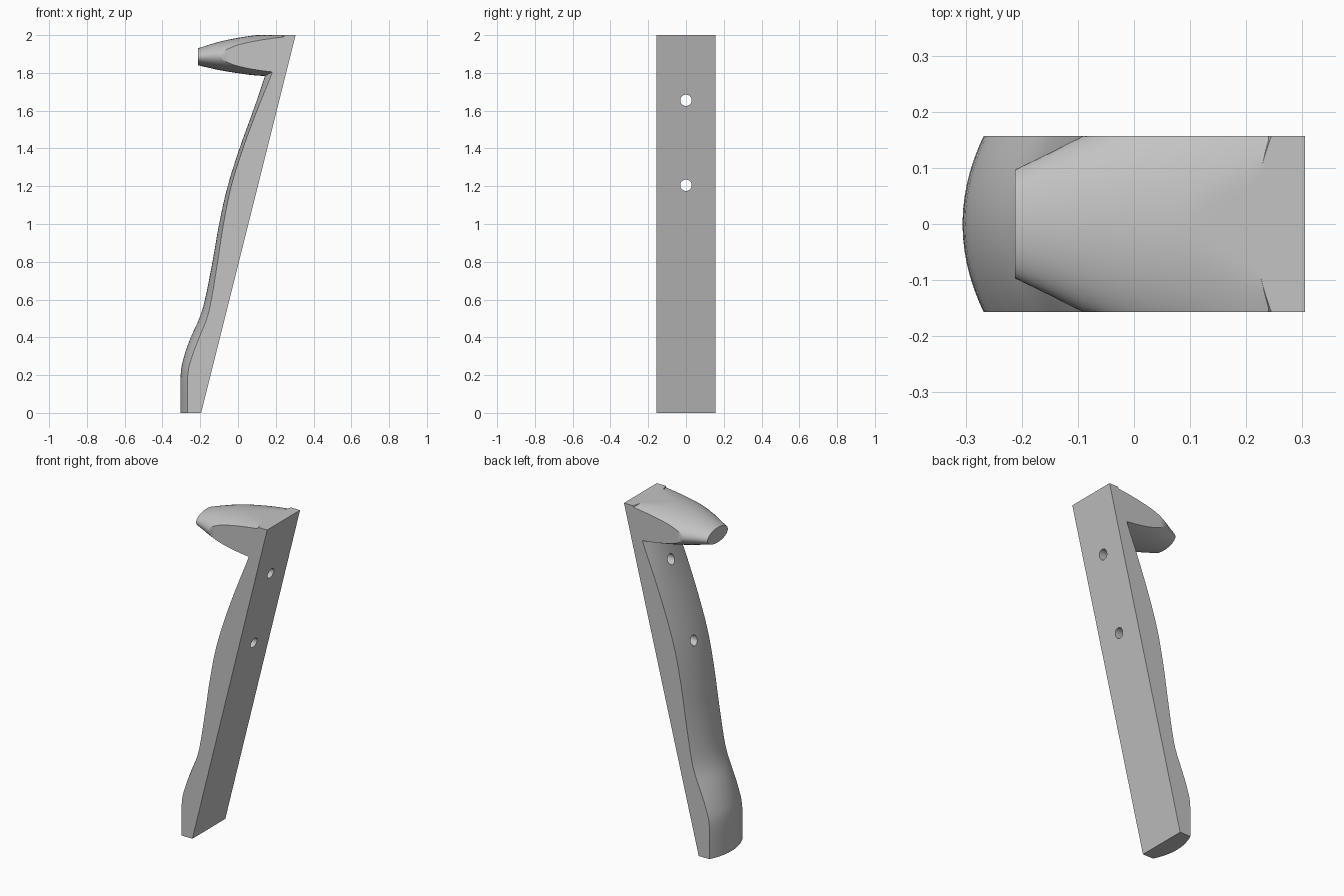
import bpy, bmesh, math
from mathutils import Vector

if "Cube" in bpy.data.objects:
    bpy.data.objects.remove(bpy.data.objects["Cube"], do_unlink=True)

W = 0.157      # half width of the bracket
TOP = 2.0
ARC = 20       # segments across each curved face

grey = bpy.data.materials.new("plain grey")
grey.use_nodes = True
colour = (0.55, 0.55, 0.55, 1)
grey.diffuse_color = colour
grey.node_tree.nodes["Principled BSDF"].inputs["Base Color"].default_value = colour


def smooth_path(points, steps):
    """Catmull-Rom interpolation through tuples of any length."""
    pts = [Vector(p) for p in points]
    pts = [2 * pts[0] - pts[1]] + pts + [2 * pts[-1] - pts[-2]]
    out = []
    for a, b, c, d in zip(pts, pts[1:], pts[2:], pts[3:]):
        for i in range(steps):
            t = i / steps
            out.append(0.5 * (2 * b + (c - a) * t + (2 * a - 5 * b + 4 * c - d) * t**2
                              + (3 * b - a - 3 * c + d) * t**3))
    return out + [pts[-2]]


def loft(name, rings):
    """Skin closed rings of equal size and cap both ends."""
    bm = bmesh.new()
    loops = [[bm.verts.new(p) for p in ring] for ring in rings]
    n = len(loops[0])
    for lo, hi in zip(loops, loops[1:]):
        for i in range(n):
            j = (i + 1) % n
            bm.faces.new((lo[i], lo[j], hi[j], hi[i]))
    bm.faces.new(loops[0])
    bm.faces.new(loops[-1])
    bmesh.ops.remove_doubles(bm, verts=bm.verts, dist=1e-5)
    bmesh.ops.recalc_face_normals(bm, faces=bm.faces)
    mesh = bpy.data.meshes.new(name)
    bm.to_mesh(mesh)
    bm.free()
    mesh.materials.append(grey)
    obj = bpy.data.objects.new(name, mesh)
    bpy.context.collection.objects.link(obj)
    return obj


def combine(target, other, operation):
    mod = target.modifiers.new("join", 'BOOLEAN')
    mod.operation, mod.object, mod.solver = operation, other, 'EXACT'
    bpy.context.view_layer.objects.active = target
    bpy.ops.object.modifier_apply(modifier=mod.name)
    bpy.data.objects.remove(other, do_unlink=True)


spread = [-math.cos(math.pi * i / ARC) for i in range(ARC + 1)]

# Stem: flat sloping back, domed front; (height, front centre x, front edge x)
stem_profile = [(0, -.305, -.267), (.2, -.304, -.266), (.3, -.285, -.243),
                (.4, -.25, -.205), (.5, -.205, -.165), (.6, -.175, -.141),
                (.8, -.135, -.108), (1, -.10, -.077), (1.2, -.055, -.036),
                (1.4, .008, .026), (1.6, .08, .10), (1.8, .148, .18), (2, .215, .245)]


def stem_ring(z, mid, edge):
    back = -0.195 + 0.25 * z
    ring = [(mid + (edge - mid) * s * s, W * s, z) for s in spread]
    return ring + [(back, W, z), (back, -W, z)]


bracket = loft("bracket_body", [stem_ring(*p) for p in smooth_path(stem_profile, 4)])

# Arm: oval sections trimmed by the side and top planes; (x, centre z, half height, half width)
arm_profile = [(-.212, 1.885, .045, .097), (-.15, 1.888, .062, .127), (-.09, 1.89, .077, W),
               (0, 1.892, .0935, .196), (.1, 1.893, .107, .227), (.24, 1.895, .115, .28)]


def arm_ring(x, c, h, w):
    m = min(w, W)
    rise = [(m * s, h * math.sqrt(max(0, 1 - (m * s / w) ** 2))) for s in spread]
    upper = [(x, y, min(TOP, c + r)) for y, r in rise]
    lower = [(x, y, c - r) for y, r in reversed(rise)]
    return upper + lower


arm = loft("hook_arm", [arm_ring(*p) for p in smooth_path(arm_profile, 5)])
combine(bracket, arm, 'UNION')

# Two screw holes through the stem
for z in (1.205, 1.655):
    bpy.ops.mesh.primitive_cylinder_add(vertices=32, radius=0.03, depth=1.2,
                                        location=(0, 0, z), rotation=(0, math.pi / 2, 0))
    cutter = bpy.context.object
    cutter.name = "screw_hole_cutter"
    cutter.hide_render = True
    cutter.data.materials.append(grey)
    combine(bracket, cutter, 'DIFFERENCE')

bpy.ops.object.select_all(action='DESELECT')
bracket.select_set(True)
bpy.context.view_layer.objects.active = bracket
bpy.ops.object.shade_smooth_by_angle(angle=math.radians(30))
